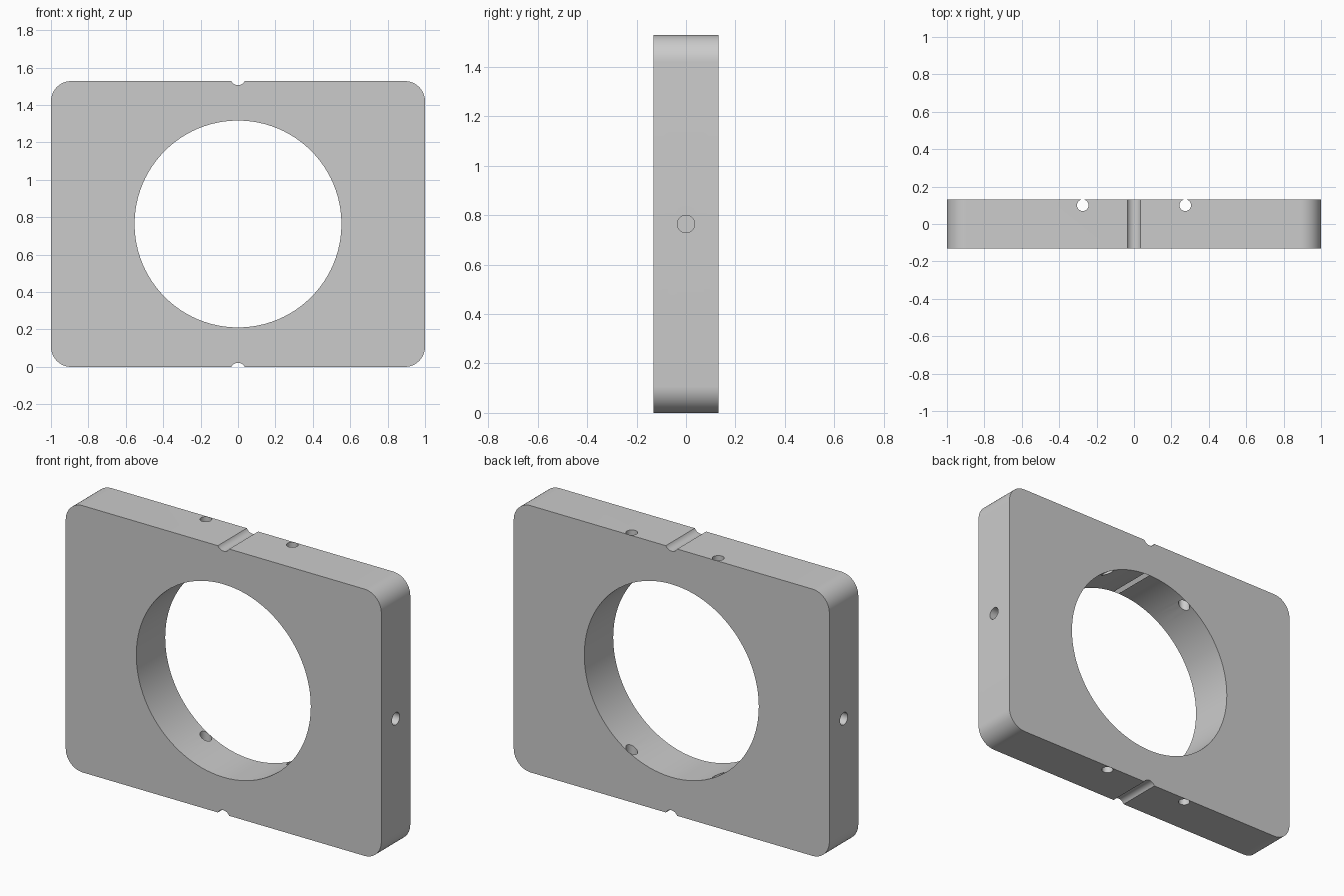
import bpy, bmesh
from math import pi, sin, cos, asin, radians

if "Cube" in bpy.data.objects:
    bpy.data.objects.remove(bpy.data.objects["Cube"])

HALF_W, HALF_T, H = 1.0, 0.131, 1.528
MID = H / 2
CORNER = 0.108
NOTCH_HALF, NOTCH_DEPTH = 0.036, 0.022


def arc(cx, cz, r, a0, a1, n):
    return [(cx + r * cos(a0 + (a1 - a0) * i / n),
             cz + r * sin(a0 + (a1 - a0) * i / n)) for i in range(n + 1)]


def half_outline():
    """Right-hand upper quarter: notch edge from its lowest point, then corner."""
    r = (NOTCH_HALF ** 2 + NOTCH_DEPTH ** 2) / (2 * NOTCH_DEPTH)
    half = asin(NOTCH_HALF / r)
    notch = arc(0, MID - NOTCH_DEPTH + r, r, -pi / 2, -pi / 2 + half, 6)
    corner = arc(HALF_W - CORNER, MID - CORNER, CORNER, pi / 2, 0, 12)
    return notch + corner


# Plate: mirrored quarter profile, extruded front to back
quarter = half_outline()
right = quarter + [(x, -z) for x, z in reversed(quarter)]
outline = right + [(-x, z) for x, z in reversed(right[1:-1])]
bm = bmesh.new()
face = bm.faces.new([bm.verts.new((x, -HALF_T, z + MID)) for x, z in outline])
ext = bmesh.ops.extrude_face_region(bm, geom=[face])
bmesh.ops.translate(bm, vec=(0, 2 * HALF_T, 0),
                    verts=[v for v in ext["geom"] if isinstance(v, bmesh.types.BMVert)])
bmesh.ops.recalc_face_normals(bm, faces=bm.faces)
mesh = bpy.data.meshes.new("plate")
bm.to_mesh(mesh)
bm.free()
plate = bpy.data.objects.new("plate", mesh)
bpy.context.collection.objects.link(plate)


def drill(name, radius, depth, loc, rot, sides):
    """Cut a round hole into the plate and discard the cutter."""
    bpy.ops.mesh.primitive_cylinder_add(vertices=sides, radius=radius, depth=depth,
                                        location=loc, rotation=rot)
    cutter = bpy.context.object
    cutter.name = name
    cutter.hide_render = True
    mod = plate.modifiers.new(name, 'BOOLEAN')
    mod.operation = 'DIFFERENCE'
    mod.solver = 'EXACT'
    mod.object = cutter
    bpy.context.view_layer.objects.active = plate
    bpy.ops.object.modifier_apply(modifier=name)
    bpy.data.objects.remove(cutter, do_unlink=True)


# Large central bore
drill("bore_cutter", 0.553, 1.0, (0, 0, MID), (pi / 2, 0, 0), 96)

for side in (-1, 1):
    # Vertical through holes near the back face
    drill("pin_hole_cutter", 0.031, 2.0, (side * 0.274, 0.1, MID), (0, 0, 0), 32)
    # Blind hole in the middle of each side
    drill("side_hole_cutter", 0.035, 0.5, (side * HALF_W, 0, MID), (0, pi / 2, 0), 32)

# Smooth curved walls, crisp edges
bpy.ops.object.select_all(action='DESELECT')
plate.select_set(True)
bpy.context.view_layer.objects.active = plate
bpy.ops.object.shade_smooth_by_angle(angle=radians(30))
